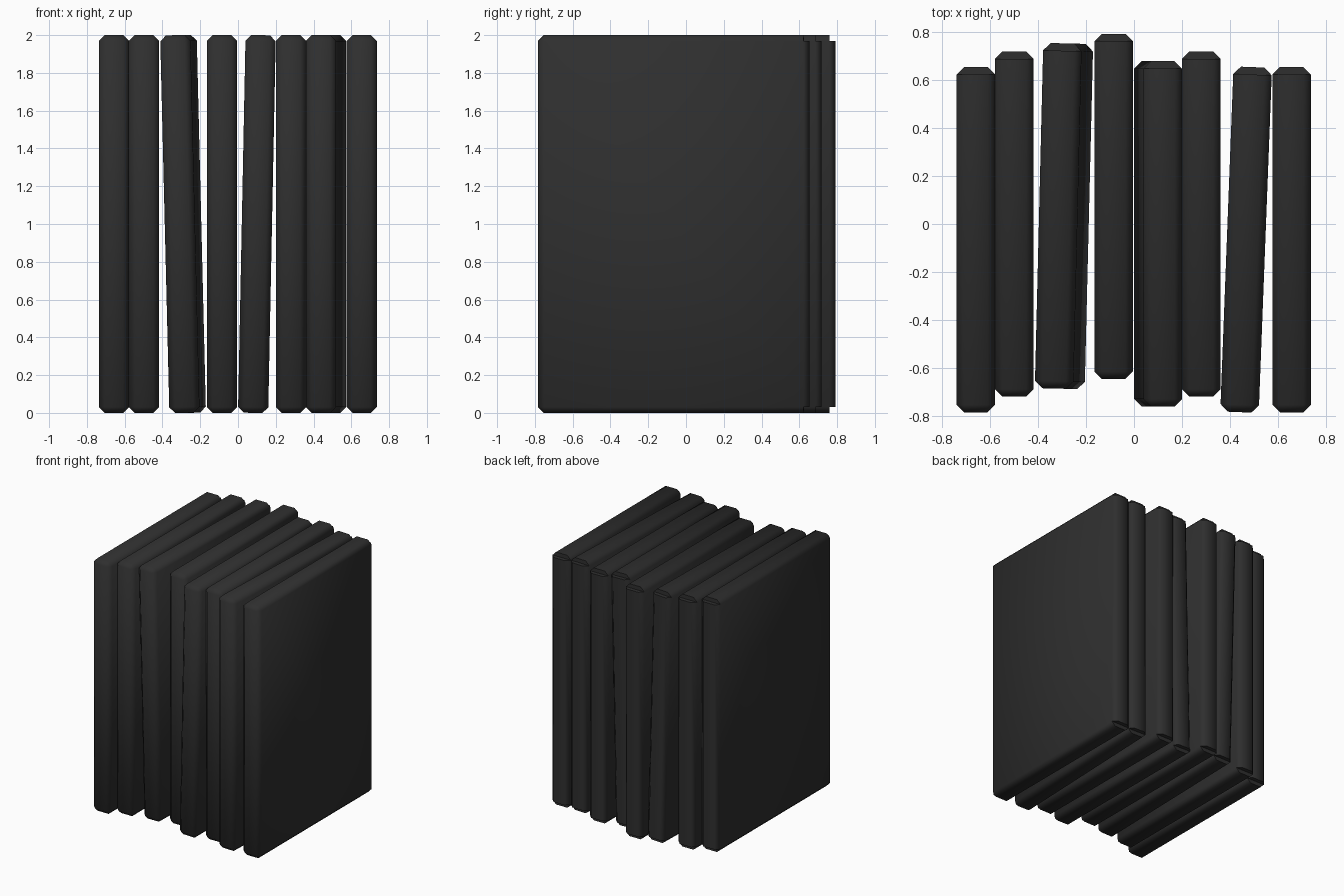
import bpy, bmesh, math

if "Cube" in bpy.data.objects:
    bpy.data.objects.remove(bpy.data.objects["Cube"])

W, D, H, C = 0.16, 1.435, 2.0, 0.031   # book width, depth, height, chamfer

mat = bpy.data.materials.new("charcoal black")
mat.diffuse_color = (0.028, 0.028, 0.028, 1)
mat.use_nodes = True
mat.node_tree.nodes["Principled BSDF"].inputs["Base Color"].default_value = mat.diffuse_color


def book_mesh():
    bm = bmesh.new()
    bmesh.ops.create_cube(bm, size=1)
    yb = D / 2 - C                       # where the stepped back panel starts
    for v in bm.verts:
        v.co.x *= W
        v.co.y = yb if v.co.y > 0 else -D / 2
        v.co.z *= H
    # chamfer everything except the rim of the back face
    edges = [e for e in bm.edges if not all(v.co.y > 0 for v in e.verts)]
    bmesh.ops.bevel(bm, geom=edges, offset=C, offset_type='OFFSET', segments=1,
                    profile=0.5, affect='EDGES')
    # raised back panel, leaving a notch along the top and bottom
    bm.normal_update()
    back = max(bm.faces, key=lambda f: f.calc_center_median().y)
    for z in (-H / 2 + C, H / 2 - C):
        geom = [f for f in bm.faces if f.normal.y > 0.99]
        geom += list({e for f in geom for e in f.edges})
        geom += list({v for f in geom if isinstance(f, bmesh.types.BMFace) for v in f.verts})
        bmesh.ops.bisect_plane(bm, geom=geom, dist=1e-4, plane_co=(0, 0, z), plane_no=(0, 0, 1))
    bm.normal_update()
    panel = [f for f in bm.faces if f.normal.y > 0.99
             and abs(f.calc_center_median().z) < 0.1]
    r = bmesh.ops.extrude_face_region(bm, geom=panel)
    for v in r["geom"]:
        if isinstance(v, bmesh.types.BMVert):
            v.co.y += C
            v.co.x *= (W / 2 - C) / (W / 2)
    bmesh.ops.delete(bm, geom=[f for f in panel if f.is_valid], context='FACES')
    bmesh.ops.recalc_face_normals(bm, faces=bm.faces)
    me = bpy.data.meshes.new("book")
    bm.to_mesh(me)
    bm.free()
    me.materials.append(mat)
    return me


# centre x, centre y, sideways lean, turn (degrees)
books = [
    (-0.657, -0.065, 0, 0),
    (-0.497, 0.0, 0, 0),
    (-0.291, 0.033, -1.4, -1.4),
    (-0.085, 0.073, 0, 0),
    (0.100, -0.041, 1.15, 0),
    (0.280, 0.0, 0, 0),
    (0.466, -0.065, 0, -2.2),
    (0.655, -0.065, 0, 0),
]
for i, (x, y, lean, turn) in enumerate(books):
    ob = bpy.data.objects.new(f"book_{i + 1}", book_mesh())
    bpy.context.collection.objects.link(ob)
    ob.location = (x, y, H / 2)
    ob.rotation_euler = (0, math.radians(lean), math.radians(turn))
    ob.select_set(True)
    bpy.context.view_layer.objects.active = ob
bpy.ops.object.shade_smooth_by_angle(angle=math.radians(60))
